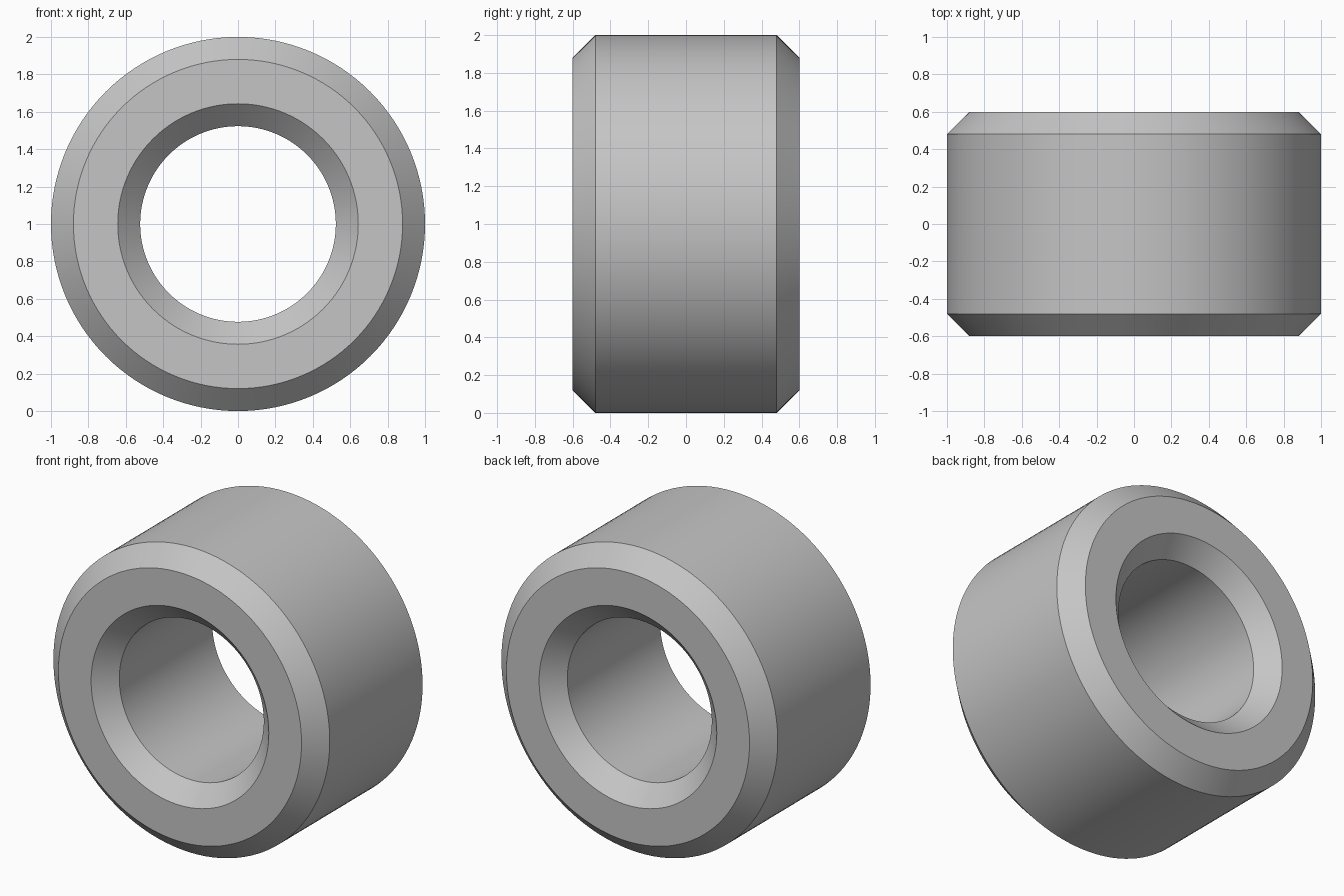
import bpy
import bmesh
from math import cos, sin, tau, radians

cube = bpy.data.objects.get("Cube")
if cube:
    bpy.data.objects.remove(cube, do_unlink=True)

SEGMENTS = 128
OUTER, BORE, HALF, CHAMFER = 1.0, 0.523, 0.6, 0.12

# Plain grey material
grey = bpy.data.materials.new("light grey")
grey.use_nodes = True
colour = (0.56, 0.56, 0.56, 1)
grey.diffuse_color = colour
grey.node_tree.nodes["Principled BSDF"].inputs["Base Color"].default_value = colour

# Closed cross-section (radius, y): chamfered on all four edges
half_profile = [(BORE, HALF - CHAMFER), (BORE + CHAMFER, HALF),
                (OUTER - CHAMFER, HALF), (OUTER, HALF - CHAMFER)]
profile = half_profile + [(r, -y) for r, y in reversed(half_profile)]

# Revolve the cross-section around the y axis
bm = bmesh.new()
rings = []
for i in range(SEGMENTS):
    a = tau * i / SEGMENTS
    rings.append([bm.verts.new((r * cos(a), y, OUTER + r * sin(a))) for r, y in profile])
for i, ring in enumerate(rings):
    after = rings[(i + 1) % SEGMENTS]
    for j in range(len(profile)):
        k = (j + 1) % len(profile)
        bm.faces.new((ring[j], ring[k], after[k], after[j]))
bmesh.ops.recalc_face_normals(bm, faces=bm.faces)

mesh = bpy.data.meshes.new("bushing_ring")
bm.to_mesh(mesh)
bm.free()
mesh.materials.append(grey)
bushing = bpy.data.objects.new("bushing_ring", mesh)
bpy.context.collection.objects.link(bushing)

# Smooth round walls, crisp chamfer edges
bpy.ops.object.select_all(action="DESELECT")
bushing.select_set(True)
bpy.context.view_layer.objects.active = bushing
bpy.ops.object.shade_smooth_by_angle(angle=radians(30))
